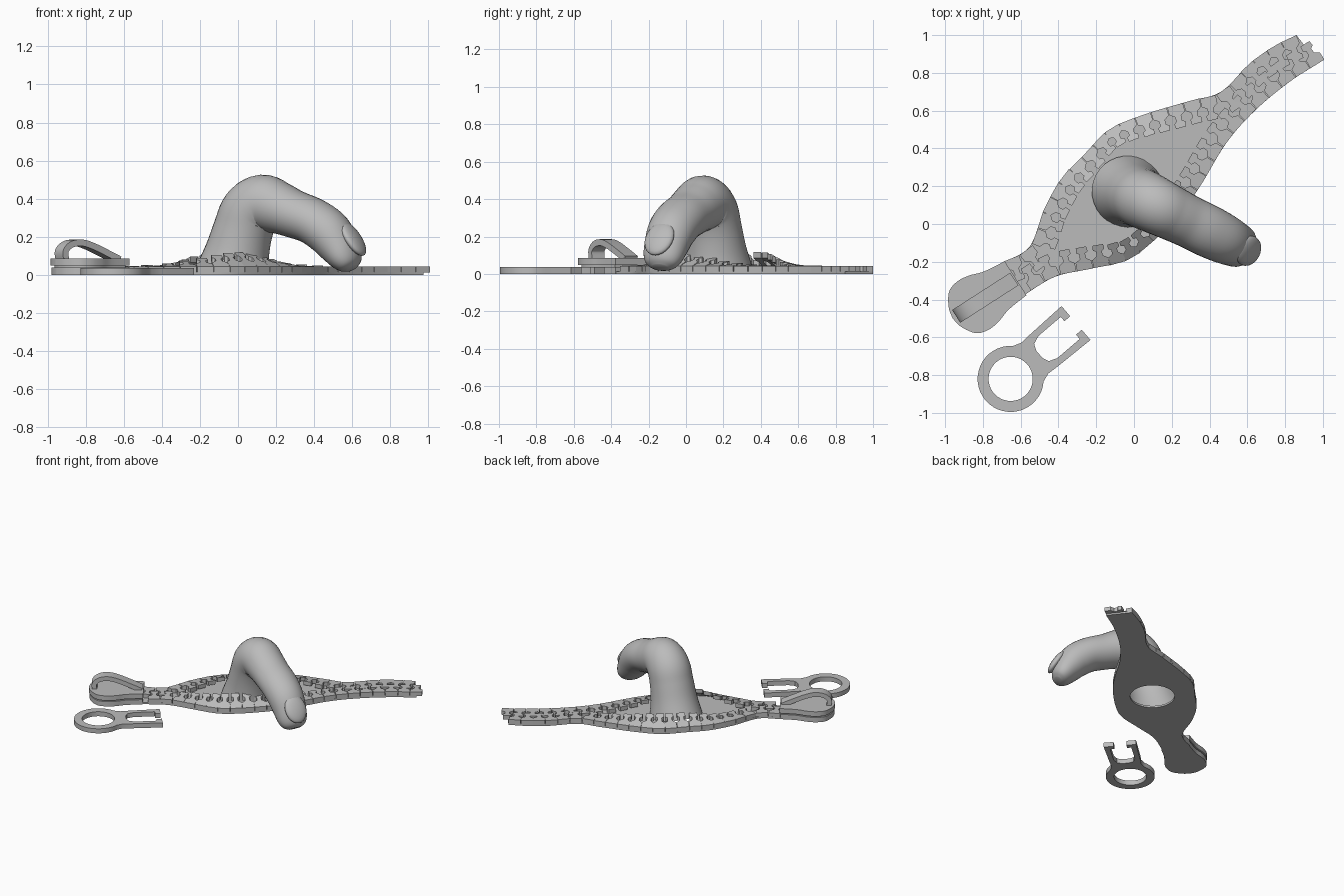
import bpy, bmesh, math
from mathutils import Vector, Matrix

if "Cube" in bpy.data.objects:
    bpy.data.objects.remove(bpy.data.objects["Cube"])

grey = bpy.data.materials.new("plain_grey")
grey.use_nodes = True
grey.diffuse_color = (0.5, 0.5, 0.5, 1)
grey.node_tree.nodes["Principled BSDF"].inputs["Base Color"].default_value = (0.5, 0.5, 0.5, 1)


def add_object(name, mesh, smooth=None):
    ob = bpy.data.objects.new(name, mesh)
    bpy.context.collection.objects.link(ob)
    mesh.materials.clear()
    mesh.materials.append(grey)
    if smooth:
        bpy.ops.object.select_all(action='DESELECT')
        ob.select_set(True)
        bpy.context.view_layer.objects.active = ob
        bpy.ops.object.shade_smooth_by_angle(angle=math.radians(smooth))
    return ob


def from_bmesh(name, bm, smooth=None):
    bmesh.ops.recalc_face_normals(bm, faces=bm.faces)
    mesh = bpy.data.meshes.new(name)
    bm.to_mesh(mesh)
    bm.free()
    return add_object(name, mesh, smooth)


def spline(points, steps=8):
    """Smooth curve through the points, in any dimension."""
    p = [points[0]] + list(points) + [points[-1]]
    out = []
    for i in range(1, len(p) - 2):
        for k in range(steps):
            t = k / steps
            out.append(tuple(0.5 * (2 * b + (c - a) * t + (2 * a - 5 * b + 4 * c - d) * t * t
                                    + (3 * b - a - 3 * c + d) * t ** 3)
                             for a, b, c, d in zip(*p[i - 1:i + 3])))
    return out + [tuple(points[-1])]


def circle(x, y, r, n=40):
    return [(x + r * math.cos(2 * math.pi * i / n), y + r * math.sin(2 * math.pi * i / n))
            for i in range(n)]


def plate(name, loops, z0, z1, smooth=35):
    """Flat plate from an outline and optional holes."""
    curve = bpy.data.curves.new(name, 'CURVE')
    curve.dimensions, curve.fill_mode = '2D', 'BOTH'
    curve.extrude = (z1 - z0) / 2
    for loop in loops:
        s = curve.splines.new('POLY')
        s.points.add(len(loop) - 1)
        for pt, co in zip(s.points, loop):
            pt.co = (co[0], co[1], 0, 1)
        s.use_cyclic_u = True
    tmp = bpy.data.objects.new(name + "_tmp", curve)
    mesh = bpy.data.meshes.new_from_object(tmp)
    bpy.data.objects.remove(tmp)
    mesh.transform(Matrix.Translation((0, 0, (z0 + z1) / 2)))
    mesh.name = name
    return add_object(name, mesh, smooth)


def place(origin, direction):
    """Map local (along, across) coordinates to the ground plane."""
    d = Vector(direction).normalized()
    return lambda u, v: (origin[0] + d.x * u - d.y * v, origin[1] + d.y * u + d.x * v)


# Zip edges, both running from the slider to the far end
left_edge = spline([(-.69, -.2), (-.553, -.12), (-.474, .08), (-.384, .24), (-.262, .37),
                    (-.13, .5), (.055, .58), (.29, .65), (.46, .7), (.61, .847), (.74, .94), (.86, 1)])
right_edge = spline([(-.58, -.376), (-.42, -.28), (-.235, -.238), (-.05, -.196), (.08, -.11),
                     (.24, .05), (.35, .2), (.49, .43), (.64, .6), (.82, .75), (.975, .85)])

# Base sheet with the opening under the finger
plate("base_sheet", [left_edge + right_edge[::-1], circle(-.03, .17, .16)], 0, .014)

# Interlocking teeth, tilted up where the zip bulges
half_tooth = [(.043, 0), (.043, .045), (.017, .062), (.015, .088), (.031, .098), (.028, .125)]
tooth_shape = half_tooth + [(-u, v) for u, v in reversed(half_tooth)]


def teeth(name, edge, inward, shift, peak):
    pts = [Vector((x, y, 0)) for x, y in edge]
    dist = [0]
    for a, b in zip(pts, pts[1:]):
        dist.append(dist[-1] + (b - a).length)
    count = round(dist[-1] / .089)
    bm = bmesh.new()
    for i in range(count):
        t = (i + shift) / count
        k = max(j for j in range(len(pts) - 1) if dist[j] <= t * dist[-1])
        along = (pts[k + 1] - pts[k]).normalized()
        pos = pts[k] + along * (t * dist[-1] - dist[k])
        tilt = math.radians(36) * math.exp(-((t - peak) / .17) ** 2)
        across = Vector((-along.y, along.x, 0)) * inward
        across = across * math.cos(tilt) + Vector((0, 0, math.sin(tilt)))
        up = Vector((0, 0, .031))
        low = [bm.verts.new(pos + along * u + across * v + up * .4) for u, v in tooth_shape]
        top = [bm.verts.new(v.co + up) for v in low]
        bm.faces.new(low)
        bm.faces.new(top)
        for j in range(len(low)):
            n = (j + 1) % len(low)
            bm.faces.new((low[j], low[n], top[n], top[j]))
    from_bmesh(name, bm)


teeth("left_teeth", left_edge, -1, .5, .43)
teeth("right_teeth", right_edge, 1, .95, .34)

# Slider: two plates with a groove between
on_slider = place((-.627, -.287), (-.84, -.54))
half = spline([(0, .107), (.12, .12), (.2, .145), (.27, .152), (.335, .13), (.382, .06), (.395, 0)], 5)


def slider_outline(k):
    return [on_slider(.2 + (u - .2) * k, v * k)
            for u, v in half + [(u, -v) for u, v in half[-2::-1]]]


plate("slider_bottom", [slider_outline(.98)], 0, .038)
plate("slider_core", [slider_outline(.9)], .03, .06)
plate("slider_top", [slider_outline(1)], .048, .085)

# Arched bridge on the slider
arch = spline([(.35, .075), (.355, .125), (.315, .16), (.25, .168), (.18, .15), (.09, .113), (.015, .08)], 6)
bm = bmesh.new()
rings = []
for i, (u, z) in enumerate(arch):
    a, b = arch[max(i - 1, 0)], arch[min(i + 1, len(arch) - 1)]
    n = Vector((b[1] - a[1], a[0] - b[0])).normalized() * .017
    rings.append([bm.verts.new((*on_slider(u + n.x * s, v), z + n.y * s))
                  for s, v in ((1, .04), (1, -.04), (-1, -.04), (-1, .04))])
for r, q in zip(rings, rings[1:]):
    for j in range(4):
        bm.faces.new((r[j], r[j - 1], q[j - 1], q[j]))
bm.faces.new(rings[0])
bm.faces.new(rings[-1])
from_bmesh("slider_bridge", bm, 40)

# Detached pull tab: ring with two hooked prongs
on_tab = place((-.653, -.82), (.76, .65))
ring = [(.175 * math.cos(math.radians(a)), .175 * math.sin(math.radians(a))) for a in range(180, 44, -9)]
side = ring + [(.17, .108), (.23, .112), (.455, .118), (.455, .047), (.415, .047),
               (.415, .077), (.26, .077), (.215, .06), (.2, .025)]
tab = side + [(u, -v) for u, v in side[:0:-1]]
plate("pull_tab", [[on_tab(*p) for p in tab], circle(-.653, -.82, .117)], 0, .036)

# Finger: elliptical rings along a bent path (reach, height, side radius, depth radius)
path = spline([(0, 0, .19, .2), (.03, .12, .168, .17), (.065, .24, .158, .157), (.105, .33, .156, .156),
               (.18, .375, .15, .152), (.27, .352, .143, .138), (.36, .32, .138, .126),
               (.47, .282, .138, .122), (.56, .225, .132, .122), (.62, .155, .122, .108),
               (.665, .09, .11, .085), (.69, .052, .085, .06), (.702, .034, .045, .03)], 5)
fwd, across = Vector((.897, -.441, 0)), Vector((.441, .897, 0))
base, up = Vector((-.03, .17, 0)), Vector((0, 0, 1))
bm = bmesh.new()
rings, n = [], 32
for i, (s, z, a, b) in enumerate(path):
    p, q = path[max(i - 1, 0)], path[min(i + 1, len(path) - 1)]
    t = Vector((q[0] - p[0], q[1] - p[1])).normalized()
    normal = up * t.x - fwd * t.y
    ring = []
    for k in range(n):
        ang = 2 * math.pi * k / n
        co = base + fwd * s + up * z + across * (a * math.cos(ang)) + normal * (b * math.sin(ang))
        co.z = max(co.z, .008)
        ring.append(bm.verts.new(co))
    rings.append(ring)
for r, q in zip(rings, rings[1:]):
    for k in range(n):
        bm.faces.new((r[k - 1], r[k], q[k], q[k - 1]))
bm.faces.new(rings[-1])
from_bmesh("finger", bm, 60)

# Fingernail on the outer side of the tip
t = (fwd * .55 - up * .83).normalized()
normal = (fwd * .83 + up * .55).normalized()
bm = bmesh.new()
bmesh.ops.create_uvsphere(bm, u_segments=24, v_segments=12, radius=1)
frame = Matrix((across * .083, t * .105, normal * .032)).transposed().to_4x4()
frame.translation = base + fwd * .635 + up * .14 + normal * .088
bm.transform(frame)
from_bmesh("fingernail", bm, 60)
